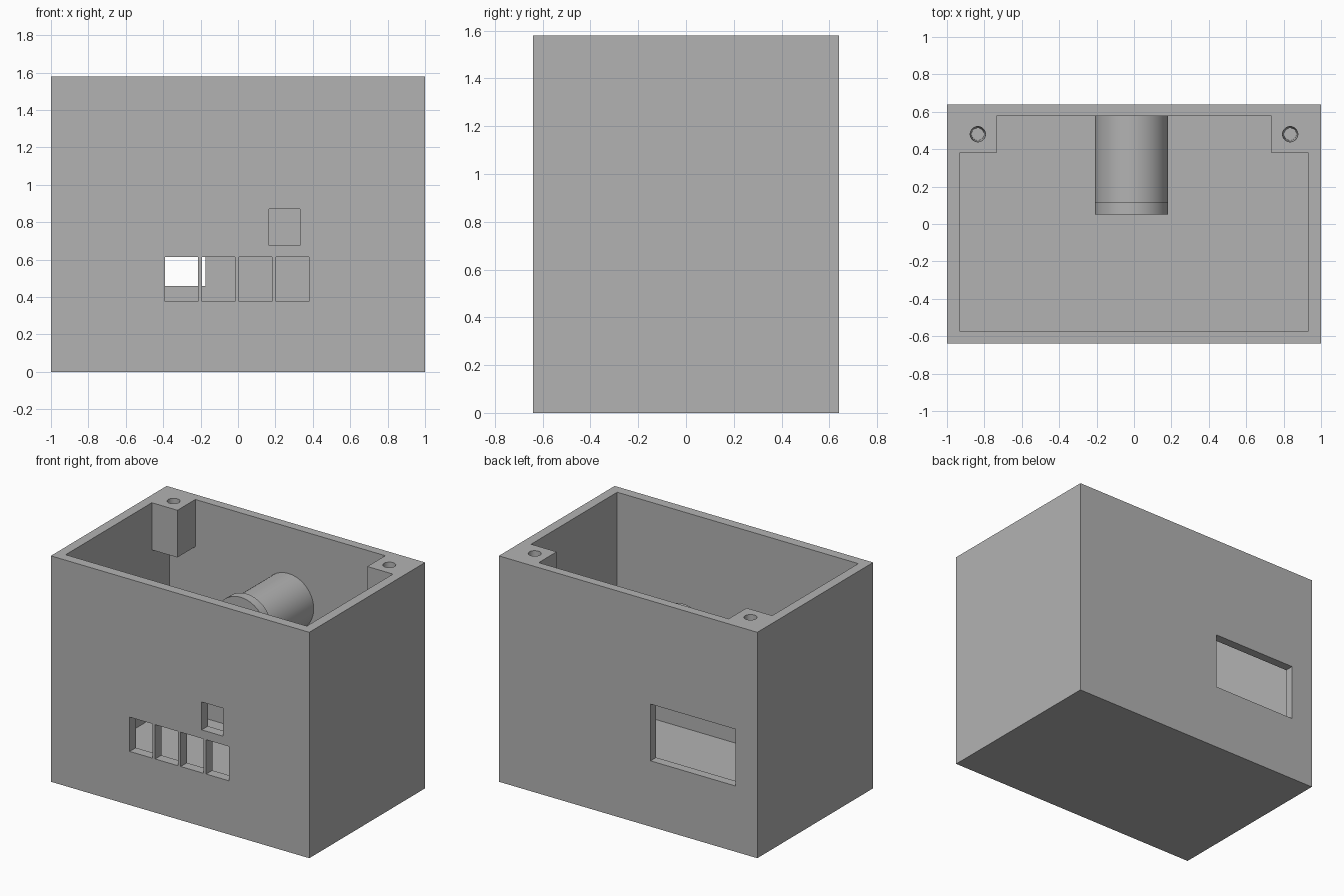
import bpy
import bmesh
from math import radians
from mathutils import Matrix

cube = bpy.data.objects.get("Cube")
if cube:
    bpy.data.objects.remove(cube, do_unlink=True)

grey = bpy.data.materials.new("plain grey")
grey.use_nodes = True
grey.diffuse_color = (0.45, 0.45, 0.45, 1)
grey.node_tree.nodes["Principled BSDF"].inputs["Base Color"].default_value = (0.45, 0.45, 0.45, 1)


def finish(name, bm):
    bmesh.ops.recalc_face_normals(bm, faces=bm.faces)
    mesh = bpy.data.meshes.new(name)
    bm.to_mesh(mesh)
    bm.free()
    mesh.materials.append(grey)
    obj = bpy.data.objects.new(name, mesh)
    bpy.context.collection.objects.link(obj)
    return obj


def prism(name, outline, z0, z1):
    """Upright prism over an xy outline."""
    bm = bmesh.new()
    face = bm.faces.new([bm.verts.new((x, y, z0)) for x, y in outline])
    top = bmesh.ops.extrude_face_region(bm, geom=[face])["geom"]
    verts = [v for v in top if isinstance(v, bmesh.types.BMVert)]
    bmesh.ops.translate(bm, verts=verts, vec=(0, 0, z1 - z0))
    return finish(name, bm)


def box(name, x0, x1, y0, y1, z0, z1):
    return prism(name, [(x0, y0), (x1, y0), (x1, y1), (x0, y1)], z0, z1)


def cone(name, r0, r1, depth, matrix):
    bm = bmesh.new()
    bmesh.ops.create_cone(bm, cap_ends=True, segments=64, radius1=r0, radius2=r1,
                          depth=depth, matrix=matrix)
    return finish(name, bm)


def cut(target, cutter):
    """Subtract the cutter, then discard it."""
    mod = target.modifiers.new("cut", "BOOLEAN")
    mod.operation = "DIFFERENCE"
    mod.solver = "EXACT"
    mod.object = cutter
    bpy.context.view_layer.objects.active = target
    bpy.ops.object.modifier_apply(modifier=mod.name)
    bpy.data.objects.remove(cutter, do_unlink=True)


def smooth(obj):
    bpy.ops.object.select_all(action="DESELECT")
    obj.select_set(True)
    bpy.context.view_layer.objects.active = obj
    bpy.ops.object.shade_smooth_by_angle(angle=radians(30))


# Outer case
W, D, H = 1.0, 0.64, 1.58
FLOOR, POST_Z = 0.07, 1.25
IN_X, IN_F, IN_B = 0.933, -0.572, 0.578
POST_X, POST_Y = 0.735, 0.38
case = box("case", -W, W, -D, D, 0, H)

# Cavity below the posts, then the notched opening that leaves the corner posts
cut(case, box("lower_cavity", -IN_X, IN_X, IN_F, IN_B, FLOOR, POST_Z))
half = [(IN_X, IN_F), (IN_X, POST_Y), (POST_X, POST_Y), (POST_X, IN_B)]
opening = half + [(-x, y) for x, y in reversed(half)]
cut(case, prism("upper_cavity", opening, POST_Z - 0.1, H + 0.1))

# Row of four front windows and the single one above
for x0, x1 in [(-0.39, -0.213), (-0.193, -0.015), (0.005, 0.182), (0.202, 0.38)]:
    cut(case, box("window_cutter", x0, x1, -0.8, -0.5, 0.375, 0.615))
cut(case, box("upper_window_cutter", 0.167, 0.332, -0.8, -0.5, 0.675, 0.87))

# Wide rear window
cut(case, box("rear_window_cutter", -0.83, -0.174, 0.5, 0.8, 0.46, 0.857))

# Tapered screw holes in the posts
for side in (-1, 1):
    cut(case, cone("screw_hole_cutter", 0.033, 0.041, 0.24,
                   Matrix.Translation((side * 0.835, 0.48, H - 0.119))))
smooth(case)


# Barrel on the rear wall, with a slightly raised end disc
def barrel(name, y0, y1, z):
    m = Matrix.Translation((-0.014, (y0 + y1) / 2, z)) @ Matrix.Rotation(radians(90), 4, "X")
    smooth(cone(name, 0.195, 0.195, y1 - y0, m))


barrel("barrel", 0.114, 0.6, 1.06)
barrel("barrel_end_disc", 0.05, 0.115, 1.095)
